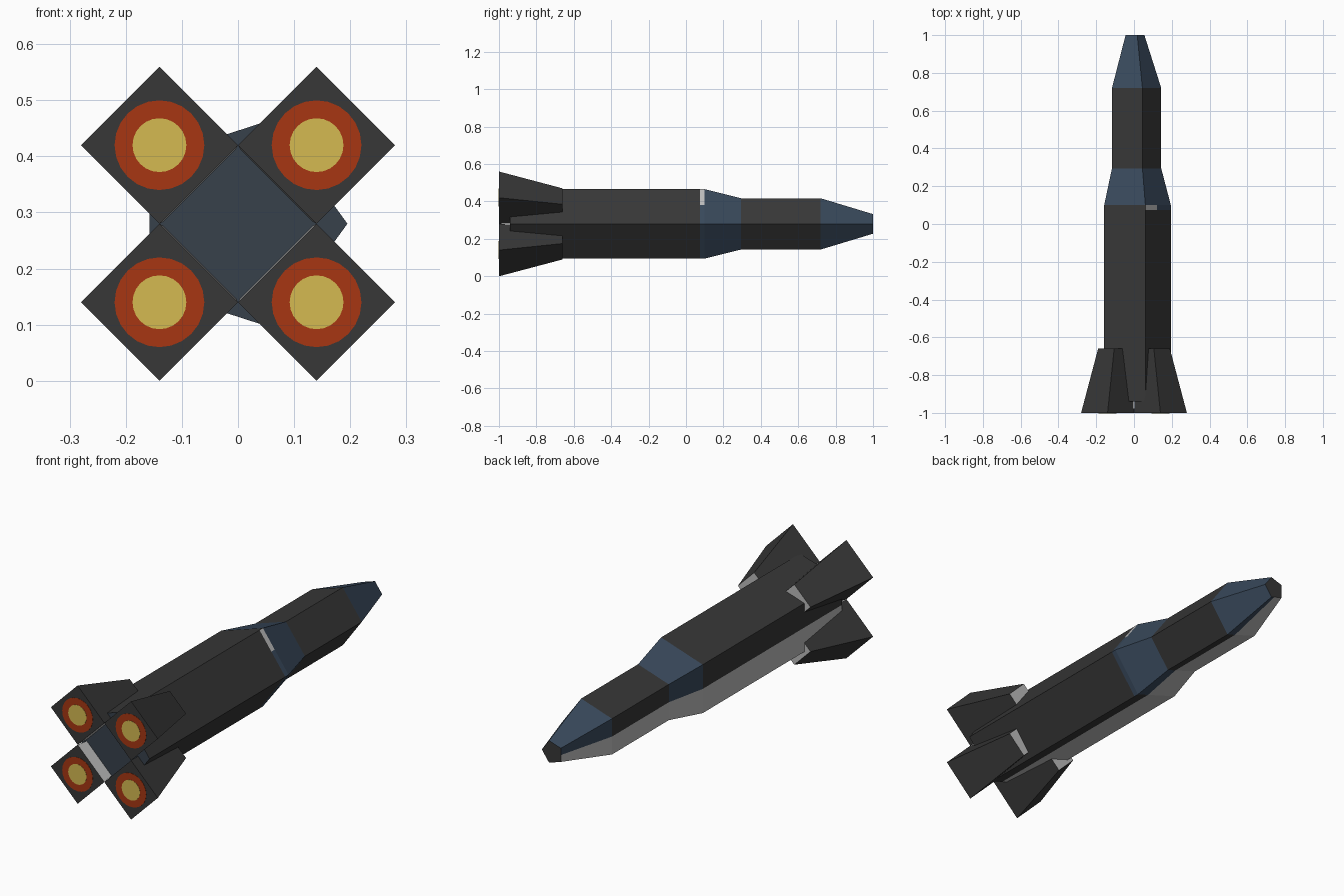
import bpy, bmesh, math
from mathutils import Vector

if "Cube" in bpy.data.objects:
    bpy.data.objects.remove(bpy.data.objects["Cube"])

ZC = 0.28  # height of the long axis


def mat(name, rgb):
    m = bpy.data.materials.new(name)
    m.diffuse_color = (*rgb, 1)
    m.use_nodes = True
    m.node_tree.nodes["Principled BSDF"].inputs["Base Color"].default_value = m.diffuse_color
    return m


CHARCOAL = mat("charcoal", (0.038, 0.038, 0.038))
BLUE = mat("slate_blue", (0.040, 0.066, 0.105))
GREY = mat("light_grey", (0.50, 0.50, 0.50))
DUSK = mat("dark_slate", (0.038, 0.052, 0.070))
ORANGE = mat("burnt_orange", (0.39, 0.037, 0.006))
YELLOW = mat("flame_yellow", (0.66, 0.49, 0.083))


def finish(bm, name, mats):
    me = bpy.data.meshes.new(name)
    bm.to_mesh(me)
    bm.free()
    for m in mats:
        me.materials.append(m)
    ob = bpy.data.objects.new(name, me)
    bpy.context.collection.objects.link(ob)
    return ob


def loft(bm, rings):
    """Skin a list of equal point rings and close both ends."""
    vs = [[bm.verts.new(p) for p in r] for r in rings]
    n = len(vs[0])
    for a, b in zip(vs, vs[1:]):
        for i in range(n):
            j = (i + 1) % n
            bm.faces.new((a[i], a[j], b[j], b[i]))
    caps = bm.faces.new(vs[0]), bm.faces.new(vs[-1])
    bmesh.ops.recalc_face_normals(bm, faces=bm.faces)
    return caps


def sector(f):
    """Which of the five body sides a face lies on, counted from +x."""
    c = f.calc_center_median()
    return int((math.atan2(c.z - ZC, c.x) % math.tau) / (math.tau / 5))


def cut(bm, sides, co, no):
    fs = [f for f in bm.faces if abs(f.normal.y) < 0.9 and sector(f) in sides]
    geom = set(fs)
    for f in fs:
        geom.update(f.edges)
        geom.update(f.verts)
    bmesh.ops.bisect_plane(bm, geom=list(geom), plane_co=co, plane_no=no)


# Five-sided body: main stage, taper, upper stage, nose
bm = bmesh.new()
profile = [(-0.94, 0.195), (0.10, 0.195), (0.295, 0.144), (0.72, 0.144), (1.0, 0.055)]
loft(bm, [[(r * math.cos(k * math.tau / 5), y, ZC + r * math.sin(k * math.tau / 5))
           for k in range(5)] for y, r in profile])
# paint lines: lower left quarter, and the start of the blue band on the right
cut(bm, (2,), (0, 0, ZC), (0, 0, 1))
cut(bm, (3,), (0, 0, 0), (1, 0, 0))
cut(bm, (0, 4), (0, 0.075, 0), (0, 1, 0))
cut(bm, (0,), (0, 0, 0.38), (0, 0, 1))
bm.normal_update()
for f in bm.faces:
    c = f.calc_center_median()
    if f.normal.y < -0.9:
        f.material_index = 3
    elif f.normal.y > 0.9:
        f.material_index = 0
    elif sector(f) in (2, 3) and c.x < 0 and c.z < ZC:
        f.material_index = 2
    elif sector(f) == 0 and 0.075 < c.y < 0.10 and c.z > 0.38:
        f.material_index = 2
    elif 0.075 < c.y < 0.295 or c.y > 0.72:
        f.material_index = 1
finish(bm, "rocket_body", [CHARCOAL, BLUE, GREY, DUSK])


# Four tapered boosters with painted exhaust discs
def disc(name, x, z, r, y, material):
    bm = bmesh.new()
    loft(bm, [[(x + r * math.cos(k * math.tau / 24), yy, z + r * math.sin(k * math.tau / 24))
               for k in range(24)] for yy in (-0.998, y)])
    finish(bm, name, [material])


for sx, side in ((1, "right"), (-1, "left")):
    for sz, level in ((1, "upper"), (-1, "lower")):
        tag = f"{level}_{side}"
        bm = bmesh.new()
        rings = []
        for y, c, h in ((-1.0, 0.14, 0.14), (-0.66, 0.105, 0.085)):
            rings.append([(sx * (c + dx * h), y, ZC + sz * (c + dz * h))
                          for dx, dz in ((1, 0), (0, 1), (-1, 0), (0, -1))])
        back, front = loft(bm, rings)
        front.material_index = 1
        # side turned to the rocket axis is unpainted
        inward = Vector((-sx, 0, -sz)).normalized()
        for f in bm.faces:
            if f.normal.dot(inward) > 0.9:
                f.material_index = 1
        finish(bm, f"booster_{tag}", [CHARCOAL, GREY])
        x, z = sx * 0.14, ZC + sz * 0.14
        disc(f"exhaust_ring_{tag}", x, z, 0.08, -1.001, ORANGE)
        disc(f"exhaust_core_{tag}", x, z, 0.048, -1.002, YELLOW)
